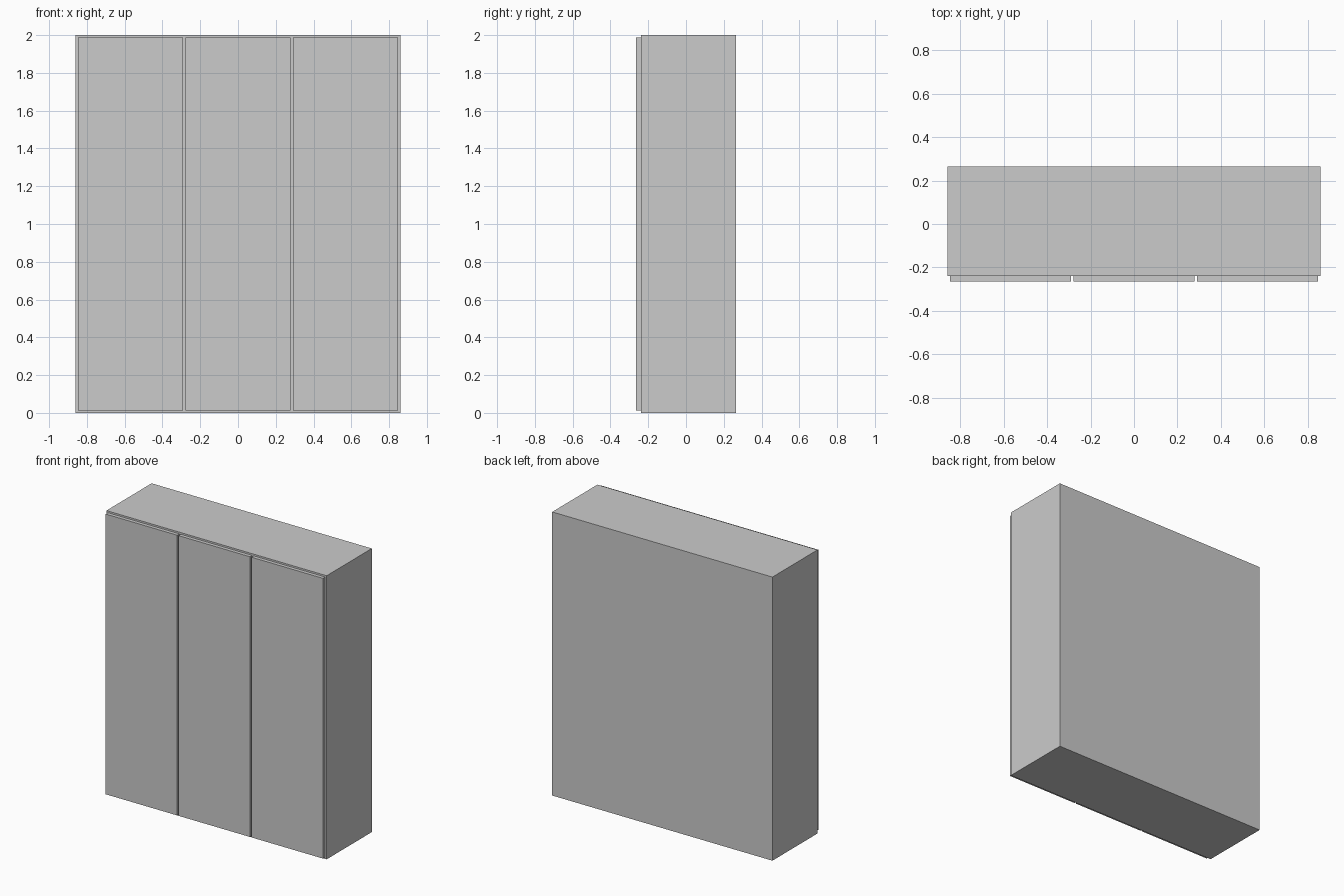
import bpy

if "Cube" in bpy.data.objects:
    bpy.data.objects.remove(bpy.data.objects["Cube"])


def box(name, x0, x1, y0, y1, z0, z1):
    bpy.ops.mesh.primitive_cube_add(size=1)
    ob = bpy.context.object
    ob.name = name
    ob.location = ((x0 + x1) / 2, (y0 + y1) / 2, (z0 + z1) / 2)
    ob.scale = (x1 - x0, y1 - y0, z1 - z0)
    bpy.ops.object.transform_apply(location=True, rotation=False, scale=True)
    return ob


HALF_W, HALF_D, HEIGHT = 0.859, 0.264, 2.0
BODY_FRONT = -0.239
GAP = 0.012
DOOR_W = (2 * HALF_W - 4 * GAP) / 3

# Solid cabinet carcass
box("cabinet_body", -HALF_W, HALF_W, BODY_FRONT, HALF_D, 0, HEIGHT)

# Three equal door panels with narrow gaps on the front
for i, side in enumerate(("left", "middle", "right")):
    x = -HALF_W + GAP + i * (DOOR_W + GAP)
    box(f"{side}_door", x, x + DOOR_W, -HALF_D, BODY_FRONT, GAP, HEIGHT - GAP)
